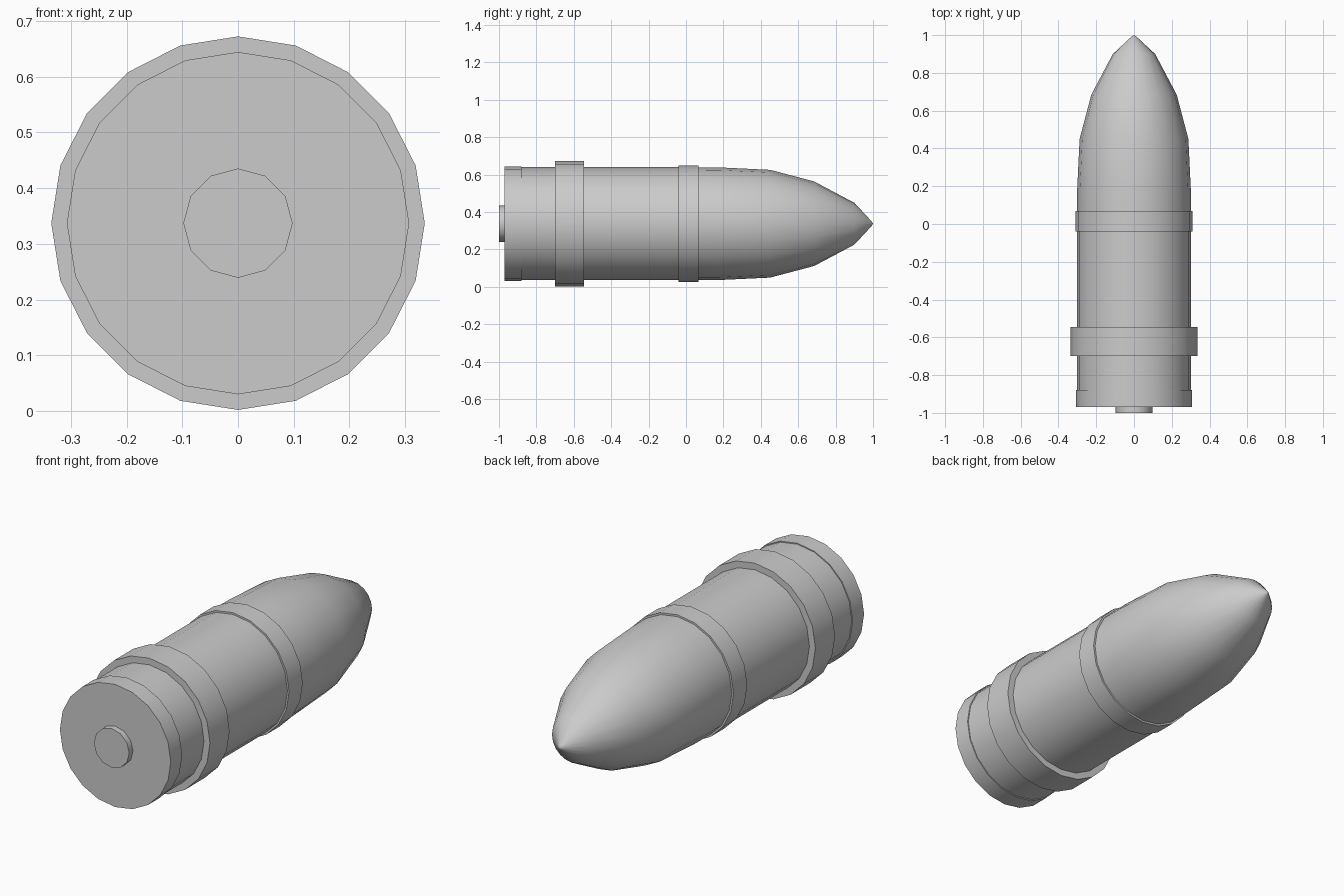
import bpy, bmesh, math

if "Cube" in bpy.data.objects:
    bpy.data.objects.remove(bpy.data.objects["Cube"])

CZ = 0.337  # height of the long axis

metal = bpy.data.materials.new("grey_metal")
metal.diffuse_color = (0.6, 0.6, 0.6, 1)
metal.use_nodes = True
metal.node_tree.nodes["Principled BSDF"].inputs["Base Color"].default_value = metal.diffuse_color


def lathe(name, profile, sides=20):
    """Spin (y, radius) points around the long axis; radius 0 closes an end."""
    bm = bmesh.new()
    rings = []
    for y, r in profile:
        n = sides if r > 0 else 1
        rings.append([bm.verts.new((r * math.sin(2 * math.pi * i / sides), y,
                                    CZ + r * math.cos(2 * math.pi * i / sides)))
                      for i in range(n)])
    for a, b in zip(rings, rings[1:]):
        for i in range(sides):
            j = (i + 1) % sides
            if len(b) == 1:
                bm.faces.new((a[i], a[j], b[0]))
            else:
                bm.faces.new((a[i], a[j], b[j], b[i]))
    for ring in (rings[0], rings[-1]):
        if len(ring) > 1:
            bm.faces.new(ring)
    bmesh.ops.recalc_face_normals(bm, faces=bm.faces)
    mesh = bpy.data.meshes.new(name)
    bm.to_mesh(mesh)
    bm.free()
    mesh.materials.append(metal)
    ob = bpy.data.objects.new(name, mesh)
    bpy.context.collection.objects.link(ob)
    bpy.ops.object.select_all(action='DESELECT')
    ob.select_set(True)
    bpy.context.view_layer.objects.active = ob
    bpy.ops.object.shade_smooth_by_angle(angle=math.radians(40))
    return ob


# Primer at the back, base cap, and straight casing
lathe("primer", [(-1.0, 0.098), (-0.96, 0.098)], 12)
lathe("base_cap", [(-0.97, 0.307), (-0.88, 0.307)])
lathe("casing", [(-0.89, 0.302), (0.03, 0.302)])

# Raised bands
lathe("rear_band", [(-0.70, 0.335), (-0.545, 0.335)])
lathe("middle_band", [(-0.04, 0.311), (0.068, 0.311)])

# Rounded nose with pointed tip
lathe("nose", [(0.02, 0.302), (0.18, 0.301), (0.45, 0.288), (0.685, 0.226),
               (0.9, 0.112), (0.993, 0.012), (1.0, 0)])
